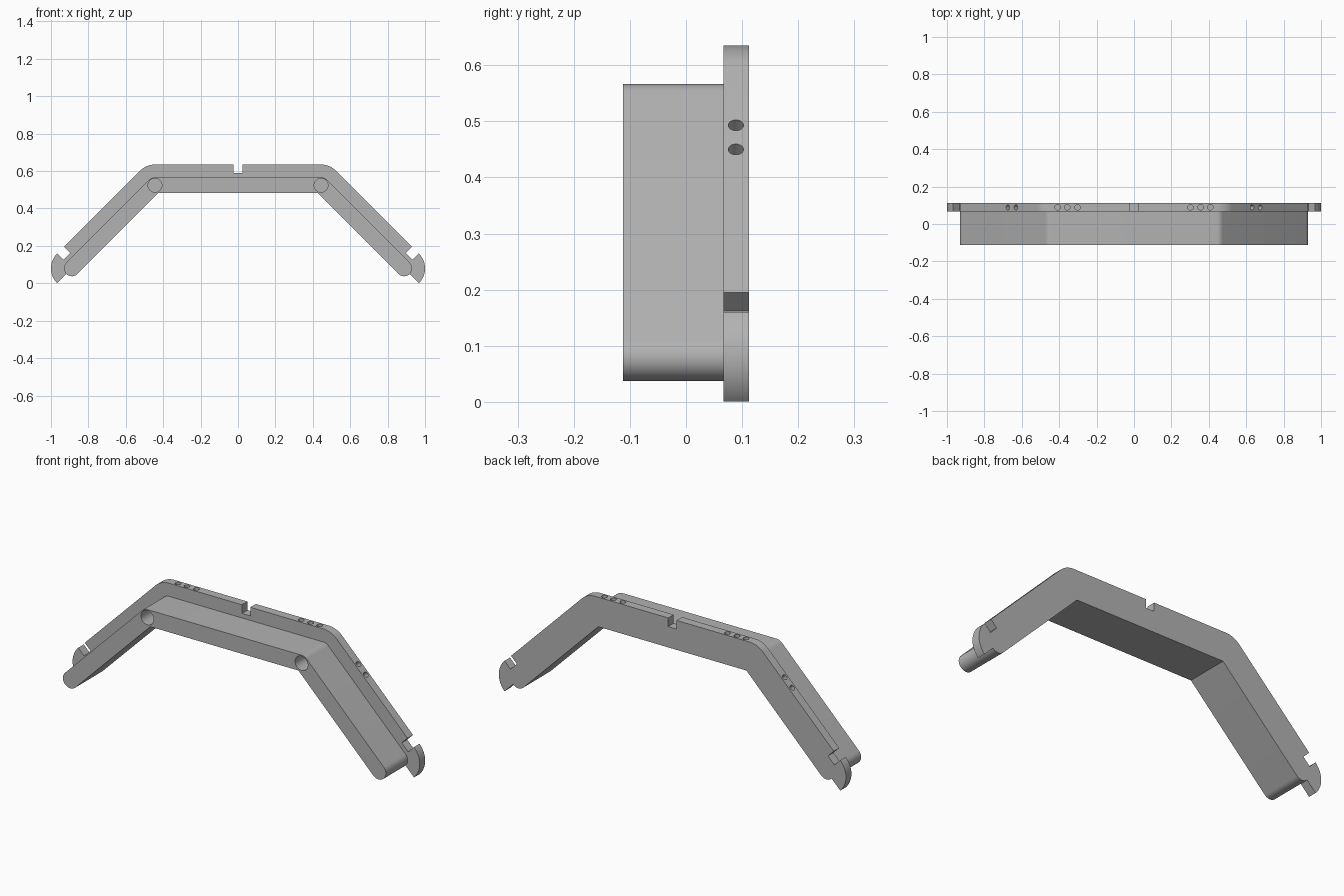
import bpy
import bmesh
from math import radians, cos, sin, tan
from mathutils import Vector

if "Cube" in bpy.data.objects:
    bpy.data.objects.remove(bpy.data.objects["Cube"])

FRONT, SEAM, BACK = -0.112, 0.067, 0.112
ELBOW = Vector((0.444, 0.524))      # centre of the bend, in x and z
TIP = Vector((0.888, 0.08))         # centre of the rounded leg end
HALF = 0.0425                       # half the beam thickness
RIM = 0.111                         # outer edge distance of the back plate
ALONG = Vector((1, -1)).normalized()
OUT = Vector((1, 1)).normalized()

grey = bpy.data.materials.new("plain grey")
grey.use_nodes = True
colour = (0.45, 0.45, 0.45, 1)
grey.diffuse_color = colour
grey.node_tree.nodes["Principled BSDF"].inputs["Base Color"].default_value = colour


def arc(centre, radius, start, end, steps):
    angles = [radians(start + (end - start) * i / steps) for i in range(steps + 1)]
    return [centre + radius * Vector((cos(a), sin(a))) for a in angles]


def make_object(name, bm):
    bmesh.ops.recalc_face_normals(bm, faces=bm.faces)
    mesh = bpy.data.meshes.new(name)
    bm.to_mesh(mesh)
    bm.free()
    mesh.materials.append(grey)
    obj = bpy.data.objects.new(name, mesh)
    bpy.context.collection.objects.link(obj)
    return obj


def extrude_half(name, half, y0, y1):
    """Mirror a half outline across x = 0 and extrude it along y."""
    outline = half + [Vector((-p.x, p.y)) for p in reversed(half)]
    bm = bmesh.new()
    face = bm.faces.new([bm.verts.new((p.x, y0, p.y)) for p in outline])
    new = bmesh.ops.extrude_face_region(bm, geom=[face])["geom"]
    verts = [g for g in new if isinstance(g, bmesh.types.BMVert)]
    bmesh.ops.translate(bm, verts=verts, vec=(0, y1 - y0, 0))
    return make_object(name, bm)


def drill(obj, name, holes):
    """Cut round holes given as (centre, axis, radius, depth each way)."""
    bm = bmesh.new()
    for centre, axis, radius, depth in holes:
        for side in (1, -1):
            c = Vector((centre[0] * side, centre[1], centre[2]))
            a = Vector((axis[0] * side, axis[1], axis[2]))
            matrix = a.to_track_quat('Z', 'Y').to_matrix().to_4x4()
            matrix.translation = c
            bmesh.ops.create_cone(bm, cap_ends=True, segments=32, radius1=radius,
                                  radius2=radius, depth=2 * depth, matrix=matrix)
    cutter = make_object(name, bm)
    cutter.hide_render = True
    mod = obj.modifiers.new("holes", 'BOOLEAN')
    mod.operation = 'DIFFERENCE'
    mod.solver = 'EXACT'
    mod.object = cutter
    select(obj)
    bpy.ops.object.modifier_apply(modifier=mod.name)
    bpy.data.objects.remove(cutter)


def select(obj):
    bpy.ops.object.select_all(action='DESELECT')
    obj.select_set(True)
    bpy.context.view_layer.objects.active = obj


inner_corner = ELBOW + HALF * Vector((-tan(radians(22.5)), -1))

# Front beam: bent bar with rounded ends and a socket at each bend
beam = extrude_half("front_beam",
                    arc(ELBOW, HALF, 90, 45, 8) + arc(TIP, HALF, 45, -135, 24)
                    + [inner_corner], FRONT, SEAM)
drill(beam, "socket_cutter",
      [((ELBOW.x, 0, ELBOW.y), (0, 1, 0), 0.037, 0.2)])

# Back plate: taller rim, centre notch, end slots and fan-shaped feet
plate_half = [Vector((0.024, 0.59)), Vector((0.024, ELBOW.y + RIM))]
plate_half += arc(ELBOW, RIM, 90, 45, 12)
plate_half += [TIP - 0.052 * ALONG + RIM * OUT,
               TIP - 0.052 * ALONG + 0.064 * OUT,
               TIP + 0.064 * OUT]
plate_half += arc(TIP, 0.112, 45, -45, 20)
plate_half += arc(TIP, HALF, -45, -135, 12)
plate_half.append(inner_corner)
plate = extrude_half("back_plate", plate_half, SEAM, BACK)

# Small blind pin holes along the top and the sloping legs
pins = [((x, 0.089, ELBOW.y + RIM), (0, 0, 1), 0.0145, 0.05)
        for x in (0.302, 0.356, 0.408)]
pins += [((x, 0.089, 1.125 - x), (OUT.x, 0, OUT.y), 0.0135, 0.05)
         for x in (0.632, 0.675)]
drill(plate, "pin_cutter", pins)

for part in (beam, plate):
    select(part)
    bpy.ops.object.shade_smooth_by_angle(angle=radians(30))
